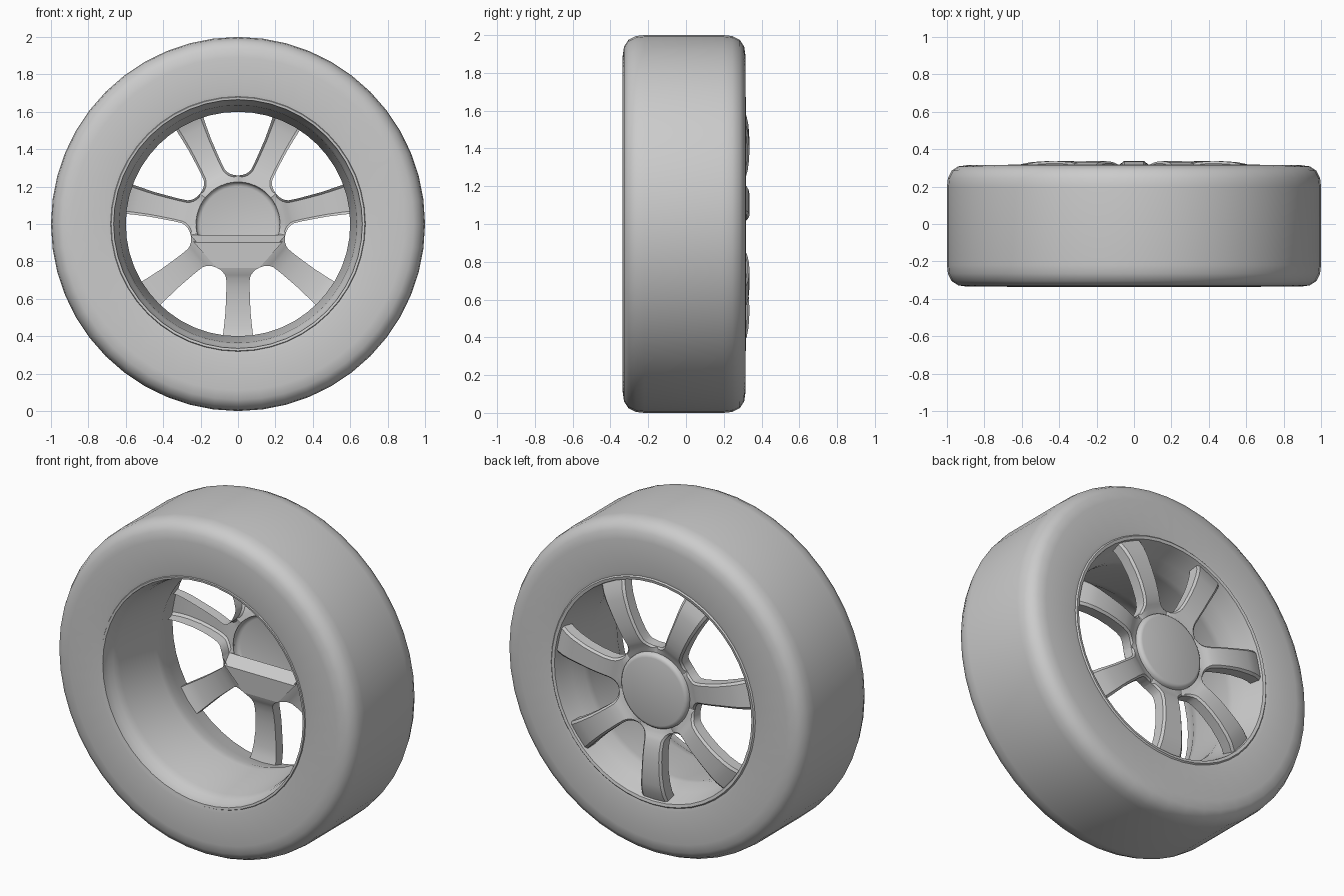
import bpy, bmesh
from math import sin, cos, pi, radians

cube = bpy.data.objects.get("Cube")
if cube:
    bpy.data.objects.remove(cube, do_unlink=True)

grey = bpy.data.materials.new("plain grey")
grey.use_nodes = True
colour = (0.6, 0.6, 0.6, 1)
grey.diffuse_color = colour
grey.node_tree.nodes["Principled BSDF"].inputs["Base Color"].default_value = colour

AXLE = 1.0      # height of the wheel centre
SPOKES = 7
HALF = pi / SPOKES


def finish(name, bm, angle=35, recalc=True):
    """Turn a bmesh into a smooth shaded object."""
    bmesh.ops.remove_doubles(bm, verts=bm.verts, dist=0.0005)
    if recalc:
        bmesh.ops.recalc_face_normals(bm, faces=bm.faces)
    mesh = bpy.data.meshes.new(name)
    bm.to_mesh(mesh)
    bm.free()
    mesh.materials.append(grey)
    obj = bpy.data.objects.new(name, mesh)
    bpy.context.collection.objects.link(obj)
    bpy.ops.object.select_all(action='DESELECT')
    obj.select_set(True)
    bpy.context.view_layer.objects.active = obj
    bpy.ops.object.shade_smooth_by_angle(angle=radians(angle))
    return obj


def lathe(name, profile, steps=48, closed=False, angle=35):
    """Spin (radius, y) points about the axle."""
    bm = bmesh.new()
    rings = []
    for r, y in profile:
        rings.append([bm.verts.new((r * cos(2 * pi * k / steps), y,
                                    AXLE + r * sin(2 * pi * k / steps)))
                      for k in range(steps)])
    pairs = list(zip(rings, rings[1:]))
    if closed:
        pairs.append((rings[-1], rings[0]))
    for a, b in pairs:
        for k in range(steps):
            n = (k + 1) % steps
            bm.faces.new((a[k], a[n], b[n], b[k]))
    return bm, rings, name, angle


# Tyre with rounded shoulders
corner = [(0.0, 0.0), (0.05, 0.007), (0.085, 0.03), (0.105, 0.07), (0.11, 0.115)]
front = [(0.89 + a, -0.335 + b) for a, b in corner]
back = [(0.89 + a, 0.315 - b) for a, b in reversed(corner)]
bm, _, name, ang = lathe("tyre", [(0.675, -0.33), (0.70, -0.335)] + front + back
                         + [(0.70, 0.315), (0.675, 0.31)], angle=50)
finish(name, bm, ang)

# Rim barrel, narrowest towards the back
barrel = [(0.685, -0.325), (0.678, -0.337), (0.665, -0.335), (0.66, -0.29),
          (0.645, -0.265), (0.635, -0.22), (0.618, -0.05), (0.60, 0.08),
          (0.60, 0.12), (0.625, 0.2), (0.645, 0.28), (0.655, 0.314),
          (0.672, 0.318), (0.685, 0.305)]
bm, _, name, ang = lathe("rim_barrel", barrel, closed=True)
finish(name, bm, ang)

# Centre cap, a shallow dish open to the inside
bm, rings, name, ang = lathe("centre_cap", [(0.2, 0.311), (0.213, 0.307),
                                            (0.222, 0.296), (0.225, 0.275)], 42)
bm.faces.new(rings[0])
finish(name, bm, ang)

# Spokes: rows of (distance along spoke, half width, y), arched outwards
ROWS = [(0.234, 0.113, 0.288), (0.245, 0.094, 0.292), (0.258, 0.080, 0.297),
        (0.274, 0.069, 0.306), (0.292, 0.063, 0.314), (0.336, 0.062, 0.326),
        (0.40, 0.064, 0.334), (0.47, 0.067, 0.336), (0.55, 0.075, 0.331),
        (0.60, 0.081, 0.321), (0.65, 0.087, 0.300)]
ACROSS = [-1, -0.82, -0.4, 0, 0.4, 0.82, 1]
BEVEL, DEPTH = 0.012, 0.075


def place(turn, u, v, y):
    return (u * cos(turn) - v * sin(turn), y, AXLE + u * sin(turn) + v * cos(turn))


def strip(bm, a, b):
    for k in range(len(a) - 1):
        bm.faces.new((a[k], a[k + 1], b[k + 1], b[k]))


spokes = bmesh.new()
for s in range(SPOKES):
    turn = -pi / 2 + 2 * HALF * s
    # Hub edge arc, then the outer face with lowered edges
    outer = [[spokes.verts.new(place(turn, 0.224 * cos(t * HALF), 0.224 * sin(t * HALF), 0.283))
              for t in ACROSS]]
    inner = []
    for u, v, y in ROWS:
        outer.append([spokes.verts.new(place(turn, u, t * v, y - BEVEL * (abs(t) == 1)))
                      for t in ACROSS])
        inner.append([spokes.verts.new(place(turn, u, t * v, y - DEPTH)) for t in (-1, 1)])
    for a, b in zip(outer, outer[1:]):
        strip(spokes, a, b)
    # Side walls
    for a, b, c, d in zip(outer[1:], outer[2:], inner, inner[1:]):
        spokes.faces.new((a[0], b[0], d[0], c[0]))
        spokes.faces.new((a[-1], c[1], d[1], b[-1]))
    # The three lower spokes are closed on the inside
    if s in (0, 1, SPOKES - 1):
        for c, d in zip(inner, inner[1:]):
            strip(spokes, c, d)
finish("spokes", spokes)

# Inner cover behind the lower half of the hub, with a folded top edge
cover = bmesh.new()
low = [place(-pi / 2, 0.234, x, 0.213) for x in (-0.113, 0.113)]
fold = [(x, 0.205, AXLE - 0.10) for x in (-0.235, 0.235)]
side = [(x, 0.213, AXLE - 0.058) for x in (-0.253, 0.253)]
top = [(x, 0.28, AXLE - 0.058) for x in (-0.253, 0.253)]
low, fold, side, top = [[cover.verts.new(p) for p in row] for row in (low, fold, side, top)]
strip(cover, low, fold)
strip(cover, fold, top)
for k in (0, 1):
    cover.faces.new((fold[k], side[k], top[k]))
finish("hub_inner_cover", cover)
